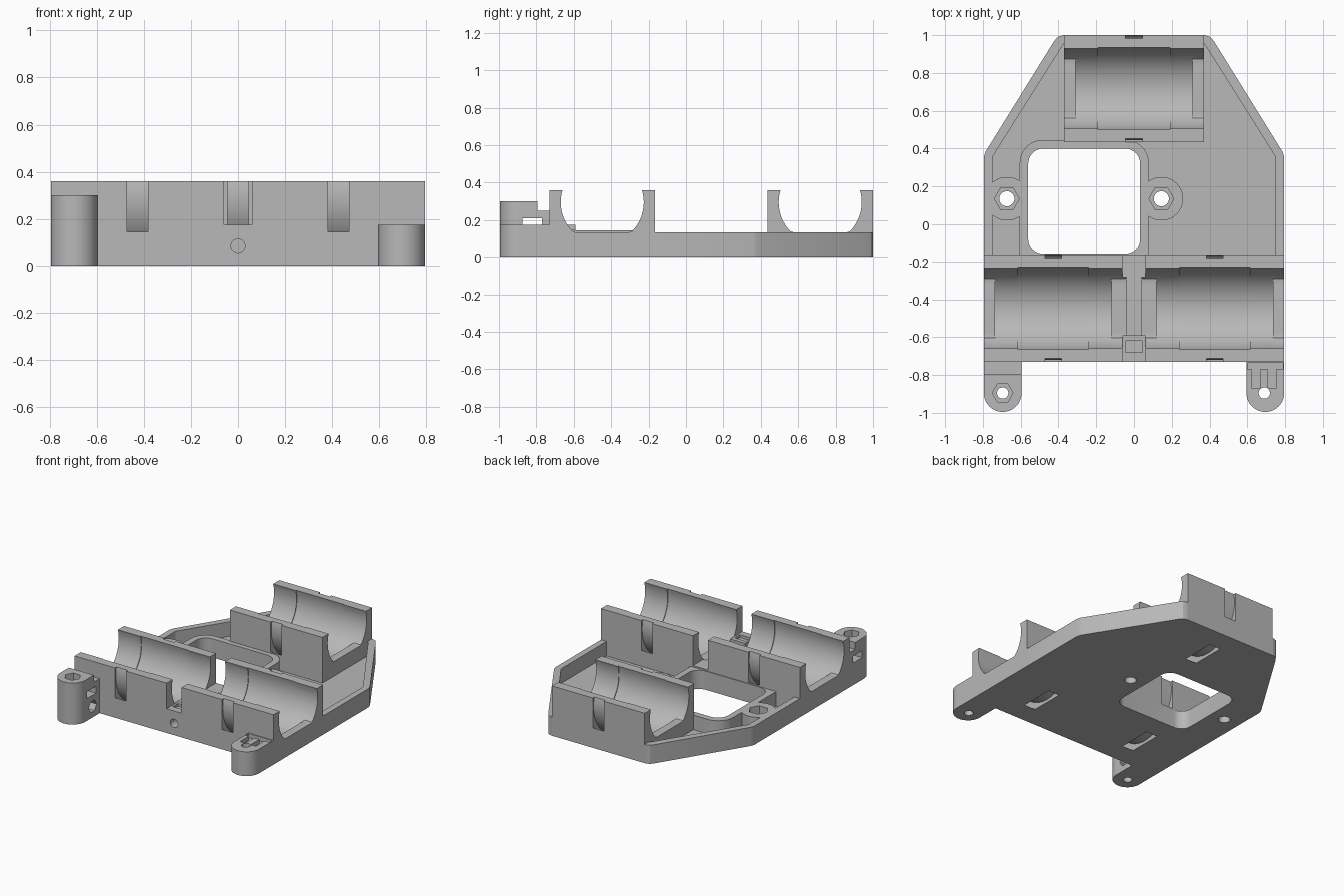
import bpy, bmesh
from math import sin, cos, pi, radians

if "Cube" in bpy.data.objects:
    bpy.data.objects.remove(bpy.data.objects["Cube"], do_unlink=True)

grey = bpy.data.materials.new("plain grey")
grey.use_nodes = True
grey.diffuse_color = (0.48, 0.48, 0.48, 1)
grey.node_tree.nodes["Principled BSDF"].inputs["Base Color"].default_value = (0.48, 0.48, 0.48, 1)


def prism(name, pts, a, b, axis="z"):
    """Extrude a 2D profile from a to b along an axis."""
    place = {"x": lambda u, v, w: (w, u, v),
             "y": lambda u, v, w: (u, w, v),
             "z": lambda u, v, w: (u, v, w)}[axis]
    bm = bmesh.new()
    low = [bm.verts.new(place(u, v, a)) for u, v in pts]
    high = [bm.verts.new(place(u, v, b)) for u, v in pts]
    bm.faces.new(low)
    bm.faces.new(high)
    n = len(pts)
    for i in range(n):
        j = (i + 1) % n
        bm.faces.new((low[i], low[j], high[j], high[i]))
    bmesh.ops.recalc_face_normals(bm, faces=bm.faces)
    me = bpy.data.meshes.new(name)
    bm.to_mesh(me)
    bm.free()
    me.materials.append(grey)
    ob = bpy.data.objects.new(name, me)
    bpy.context.collection.objects.link(ob)
    return ob


def circle(u, v, r, n=64, start=0.0):
    return [(u + r * cos(start + 2 * pi * i / n), v + r * sin(start + 2 * pi * i / n))
            for i in range(n)]


def rect(u0, u1, v0, v1):
    return [(u0, v0), (u1, v0), (u1, v1), (u0, v1)]


def round_rect(u0, u1, v0, v1, r, n=10):
    pts = []
    for k, (u, v) in enumerate(rect(u0 + r, u1 - r, v0 + r, v1 - r)):
        for i in range(n + 1):
            t = pi + k * pi / 2 + i * pi / 2 / n
            pts.append((u + r * cos(t), v + r * sin(t)))
    return pts


def boolean(ob, tool, operation="DIFFERENCE"):
    tool.hide_render = True
    mod = ob.modifiers.new("cut", "BOOLEAN")
    mod.operation = operation
    mod.solver = "EXACT"
    mod.object = tool
    bpy.context.view_layer.objects.active = ob
    bpy.ops.object.modifier_apply(modifier=mod.name)
    bpy.data.objects.remove(tool, do_unlink=True)


def cut(ob, pts, a, b, axis="z"):
    boolean(ob, prism("cutter", pts, a, b, axis))


def mirrored(half):
    return half + [(-x, y) for x, y in reversed(half)]


TOP, RIM, FLOOR = 0.36, 0.135, 0.03
AXIS_Z, BORE = 0.295, 0.222
FRONT, SEAM = -0.73, -0.165


def cut_cradle(ob, yc, x0, x1):
    """Bore a bearing seat with end lips, a relief band and a strap groove."""
    lip = [(y, max(z, RIM)) for y, z in circle(yc, AXIS_Z, BORE)]
    cut(ob, lip, x0 - 0.02, x1 + 0.02, "x")
    cut(ob, circle(yc, AXIS_Z, BORE), x0 + 0.06, x1 - 0.06, "x")
    cut(ob, circle(yc, AXIS_Z, BORE + 0.005), x0 + 0.18, x1 - 0.18, "x")
    mid = (x0 + x1) / 2
    ring = prism("ring", circle(yc, AXIS_Z, 0.32), mid - 0.045, mid + 0.045, "x")
    cut(ring, circle(yc, AXIS_Z, 0.273), mid - 0.1, mid + 0.1, "x")
    boolean(ob, ring)


def screw_hole(ob, x, y, r, hex_r, hex_z, top):
    cut(ob, circle(x, y, r, 32), -0.1, top + 0.1)
    cut(ob, circle(x, y, hex_r, 6), hex_z, top + 0.1)


# Tray with rim, pocket, window wall and two bosses
outline = mirrored([(0.795, SEAM), (0.795, 0.355), (0.785, 0.385), (0.425, 0.965),
                    (0.405, 0.99), (0.375, 1.0)])
tray = prism("tray", outline, 0, RIM)
pocket = prism("pocket", mirrored([(0.75, -0.3), (0.75, 0.355), (0.372, 0.955)]), FLOOR, 0.3)
cut(pocket, round_rect(-0.605, 0.078, -0.4, 0.445, 0.12), -0.1, 0.5)
bosses = [(-0.673, 0.135), (0.145, 0.135)]
for x, y in bosses:
    cut(pocket, circle(x, y, 0.115), -0.1, 0.5)
boolean(tray, pocket)
cut(tray, round_rect(-0.56, 0.033, -0.16, 0.4, 0.08), -0.1, 0.5)
cut(tray, rect(-0.37, 0.37, 0.435, 1.1), -0.1, 0.5)
for x, y in bosses:
    screw_hole(tray, x, y, 0.04, 0.066, 0.06, RIM)

# Rear cradle
rear = prism("rear_cradle", rect(-0.37, 0.37, 0.435, 1.0), 0, TOP)
cut_cradle(rear, 0.7175, -0.37, 0.37)

# Front pair of cradles with the gap between them
front = prism("front_cradles", rect(-0.795, 0.795, FRONT, SEAM), 0, TOP)
cut(front, rect(-0.06, 0.06, FRONT - 0.1, SEAM + 0.1), 0.145, 0.5)
for x0, x1 in ((-0.795, -0.06), (0.06, 0.795)):
    cut_cradle(front, -0.4475, x0, x1)
cut(front, circle(0, 0.085, 0.03, 32), FRONT - 0.1, SEAM + 0.1, "y")

# Small stop block in the gap
stop = prism("gap_stop", rect(-0.06, 0.06, FRONT, -0.59), 0.145, 0.175)
cut(stop, rect(-0.045, 0.045, -0.68, -0.62), 0.155, 0.3)


def lug_profile(x, y, r):
    arc = [(x + r * cos(pi + pi * i / 32), y + r * sin(pi + pi * i / 32)) for i in range(33)]
    return arc + [(x + r, FRONT), (x - r, FRONT)]


# Tall tensioner lug on the right
tall = prism("right_lug", lug_profile(-0.695, -0.895, 0.1), 0, 0.3)
cut(tall, rect(-0.9, -0.5, -0.795, -0.6), 0.25, 0.5)
cut(tall, rect(-0.9, -0.5, -0.875, -0.77), 0.16, 0.21)
screw_hole(tall, -0.695, -0.895, 0.03, 0.055, 0.24, 0.3)
cut(tall, circle(-0.81, 0.08, 0.045, 6), -0.68, -0.5, "x")

# Short belt clamp lug on the left, with grooves on top
short = prism("left_lug", lug_profile(0.695, -0.895, 0.1), 0, 0.175)
cut(short, rect(0.6, 0.79, -0.77, -0.735), 0.145, 0.3)
for x in (0.625, 0.71):
    cut(short, rect(x, x + 0.042, -0.87, -0.76), 0.145, 0.3)
cut(short, circle(0.69, -0.895, 0.03, 32), -0.1, 0.5)

# Smooth bores, crisp edges
for ob in (tray, rear, front, stop, tall, short):
    bpy.ops.object.select_all(action="DESELECT")
    ob.select_set(True)
    bpy.context.view_layer.objects.active = ob
    bpy.ops.object.shade_smooth_by_angle(angle=radians(25))
